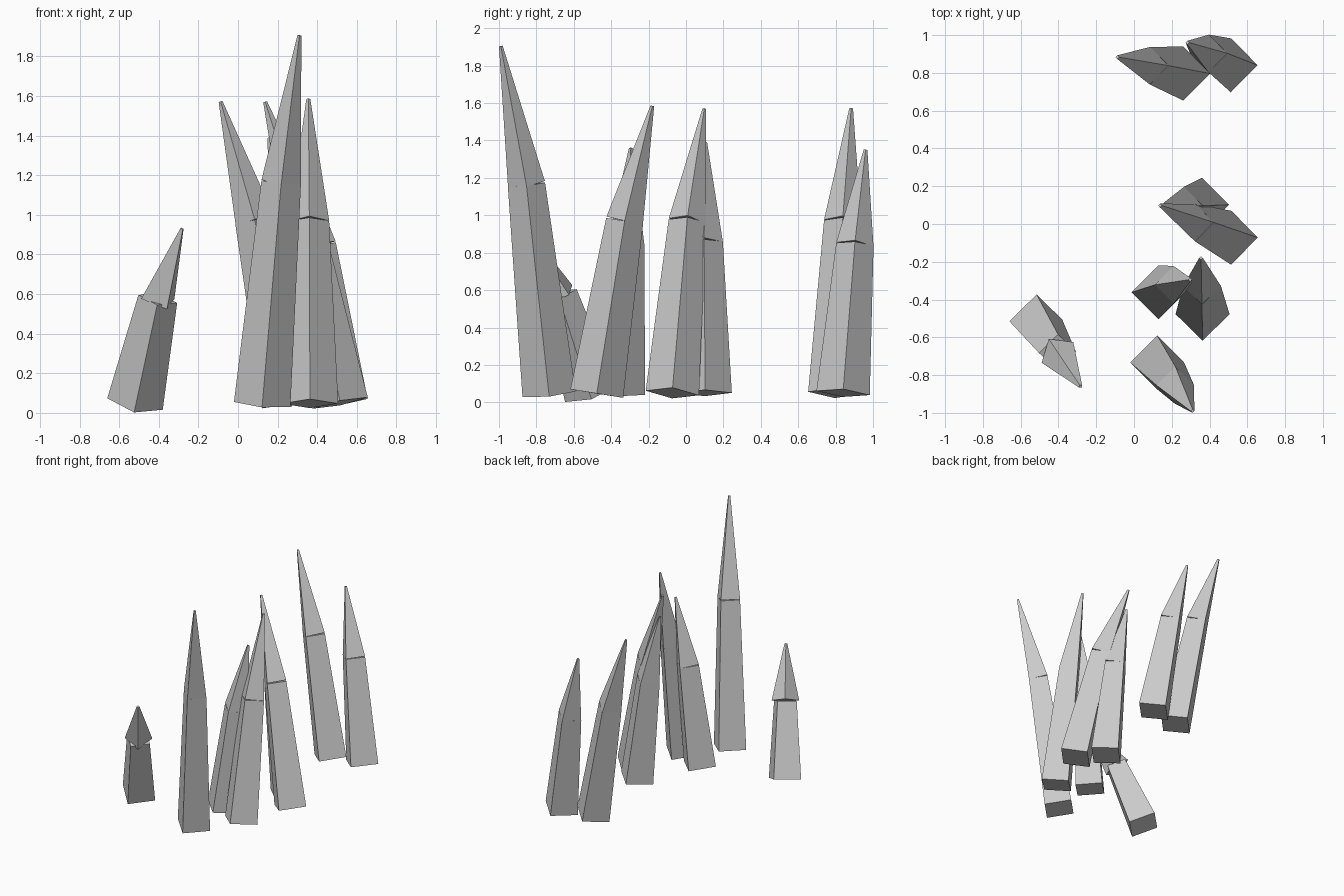
import bpy, bmesh, math
from mathutils import Vector, Matrix

if "Cube" in bpy.data.objects:
    bpy.data.objects.remove(bpy.data.objects["Cube"])

BASE_R, MID_R, TIP_R = 0.143, 0.1, 0.01


def segment(name, start, end, r1, r2, twist=0.0):
    """Four-sided tapered block running from start to end."""
    start, end = Vector(start), Vector(end)
    axis = end - start
    rot = Vector((0, 0, 1)).rotation_difference(axis).to_matrix().to_4x4()
    m = (Matrix.Translation((start + end) / 2) @ rot
         @ Matrix.Rotation(math.radians(twist), 4, 'Z'))
    # first find which way the cone corners point, then line them up with x and y
    bm = bmesh.new()
    bmesh.ops.create_cone(bm, cap_ends=True, segments=4, radius1=r1, radius2=r2,
                          depth=axis.length)
    v = bm.verts[:][0].co
    fix = Matrix.Rotation(-math.atan2(v.y, v.x), 4, 'Z')
    bm.transform(m @ fix)
    mesh = bpy.data.meshes.new(name)
    bm.to_mesh(mesh)
    bm.free()
    obj = bpy.data.objects.new(name, mesh)
    bpy.context.collection.objects.link(obj)


# Each spike: base centre, shoulder centre, apex, twist of the point
spikes = [
    ((-0.52, -0.51, 0.045), (-0.405, -0.68, 0.575), (-0.283, -0.86, 0.93), 33),
    ((0.122, -0.732, 0.043), (0.218, -0.853, 1.165), (0.31, -0.99, 1.905), 0),
    ((0.13, -0.362, 0.047), (0.21, -0.322, 0.845), (0.298, -0.295, 1.36), 0),
    ((0.363, -0.477, 0.047), (0.36, -0.328, 0.97), (0.355, -0.18, 1.585), 0),
    ((0.515, -0.073, 0.05), (0.325, 0.007, 0.97), (0.137, 0.098, 1.57), 0),
    ((0.361, 0.102, 0.05), (0.265, 0.097, 0.86), (0.158, 0.103, 1.39), 0),
    ((0.262, 0.796, 0.05), (0.085, 0.838, 0.97), (-0.088, 0.883, 1.572), 0),
    ((0.513, 0.84, 0.05), (0.395, 0.903, 0.845), (0.283, 0.96, 1.35), 0),
]

for i, (base, mid, apex, twist) in enumerate(spikes, 1):
    segment(f"spike_body_{i}", base, mid, BASE_R, MID_R)
    segment(f"spike_point_{i}", mid, apex, MID_R, TIP_R, twist)
